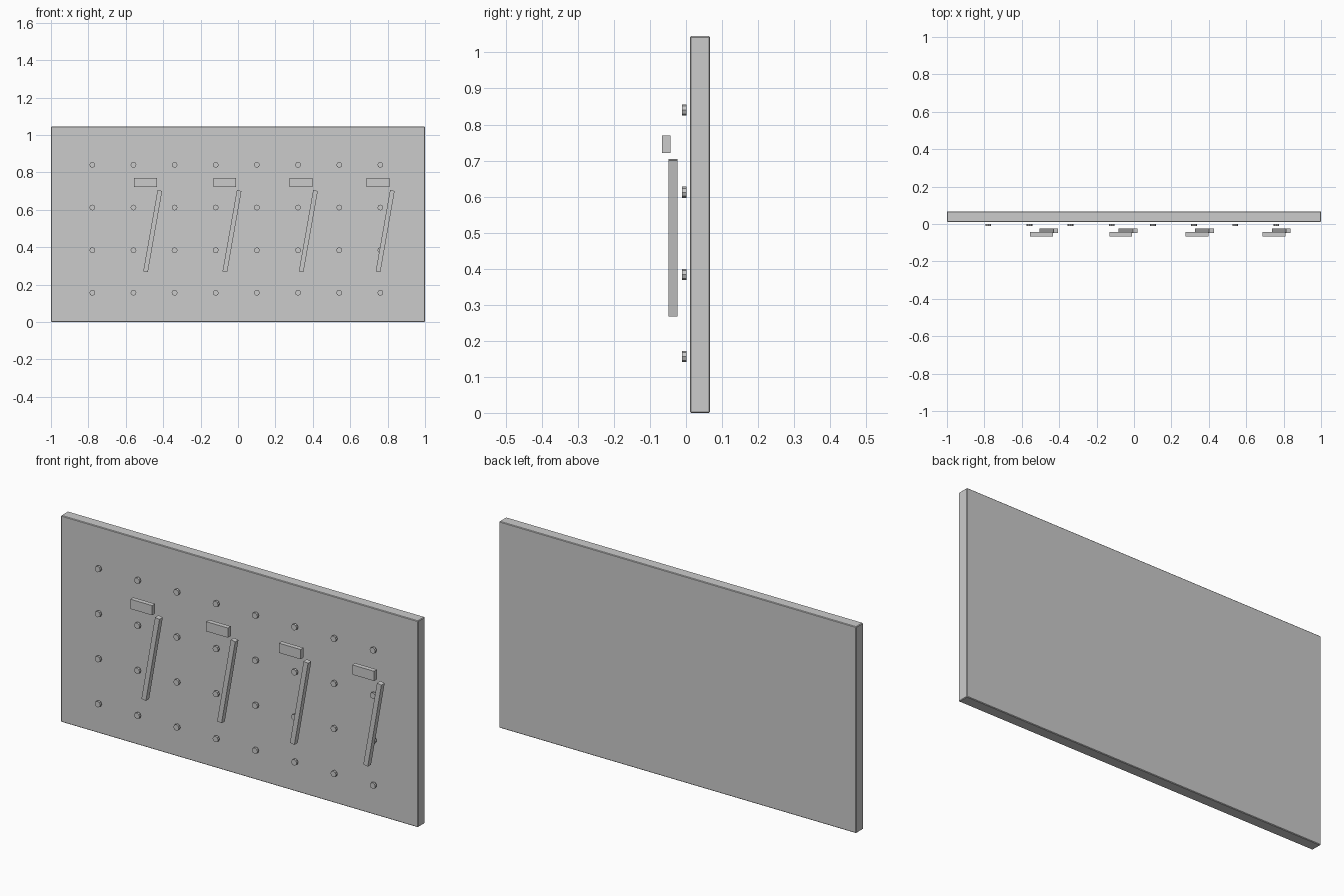
import bpy
from math import radians

if "Cube" in bpy.data.objects:
    bpy.data.objects.remove(bpy.data.objects["Cube"])


def box(name, center, size, tilt=0.0, bevel=0.0):
    bpy.ops.mesh.primitive_cube_add(size=1, location=center, rotation=(0, tilt, 0))
    ob = bpy.context.object
    ob.name = name
    ob.scale = size
    bpy.ops.object.transform_apply(location=False, rotation=False, scale=True)
    if bevel:
        mod = ob.modifiers.new("edge_bevel", 'BEVEL')
        mod.width = bevel
        mod.segments = 1
    return ob


# Backing board with slightly eased edges
box("board", (0, 0.039, 0.5225), (2.0, 0.056, 1.045), bevel=0.003)

# Grid of small round pegs in front of the board
for row in range(4):
    for col in range(8):
        bpy.ops.mesh.primitive_cylinder_add(
            vertices=8, radius=0.0155, depth=0.012,
            location=(-0.779 + 0.22 * col, -0.005, 0.156 + 0.228 * row),
            rotation=(radians(90), 0, 0))
        bpy.context.object.name = f"peg_{row + 1}_{col + 1}"

# Hanging tools: a level head block above a tilted handle
for i, x in enumerate((-0.495, -0.071, 0.337, 0.748)):
    box(f"tool_head_{i + 1}", (x, -0.055, 0.745), (0.122, 0.024, 0.049))
    box(f"tool_handle_{i + 1}", (x + 0.039, -0.036, 0.486),
        (0.025, 0.026, 0.44), tilt=radians(10))
